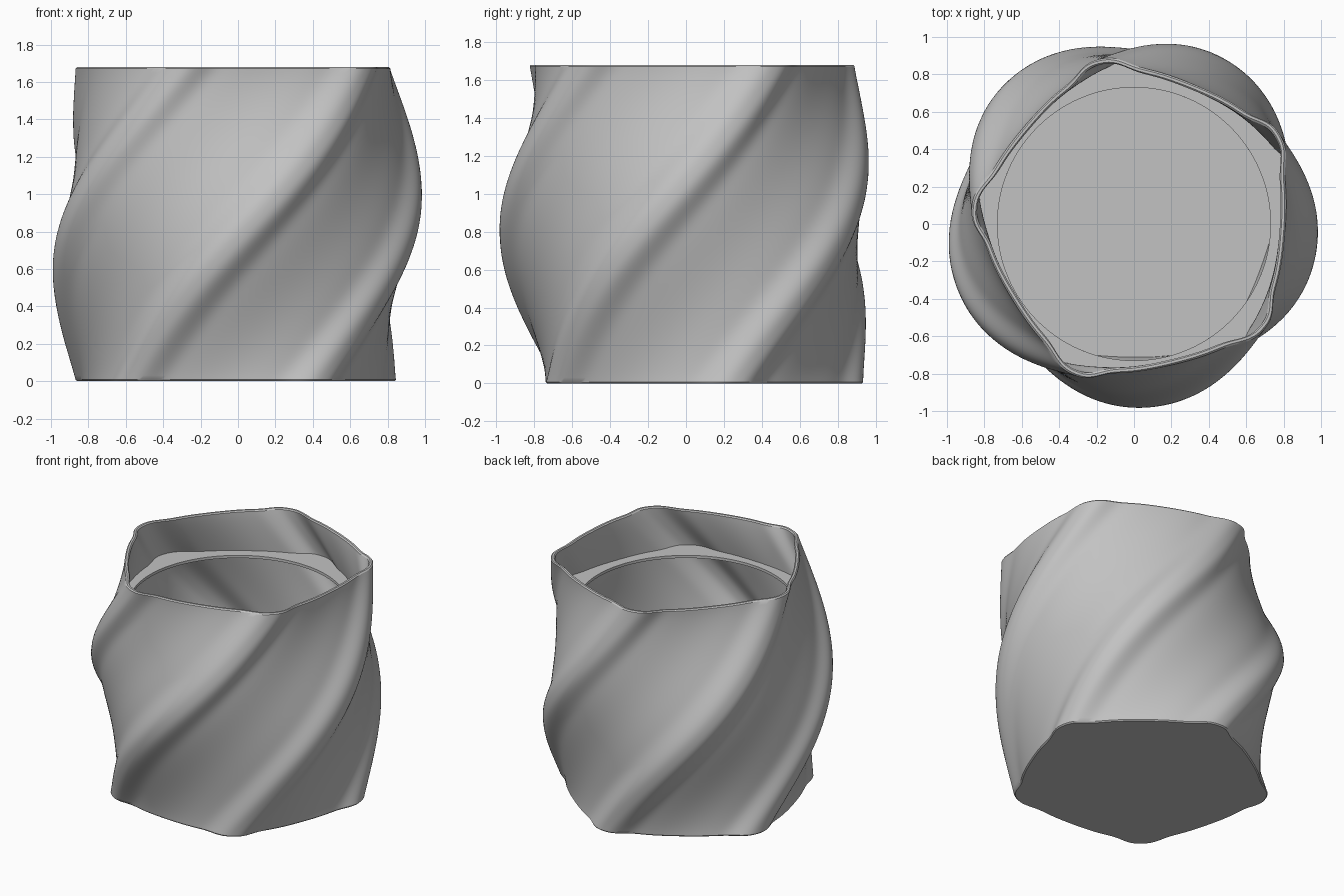
import bpy, bmesh, math

if "Cube" in bpy.data.objects:
    bpy.data.objects.remove(bpy.data.objects["Cube"])

H = 1.68            # pot height
COLS, ROWS = 300, 72
START, TWIST = 14.5, 89.5   # degrees
WALL = 0.03
LEDGE_Z = 1.37

grey = bpy.data.materials.new("plain grey")
grey.diffuse_color = (0.54, 0.54, 0.54, 1)
grey.use_nodes = True
grey.node_tree.nodes["Principled BSDF"].inputs["Base Color"].default_value = grey.diffuse_color


def ring(bm, z, inset=0.0):
    """One twisted five-ridged outline at height z."""
    t = z / H
    bulge = math.sin(math.pi * min(max(t, 0), 1)) ** 1.5
    dx = -0.025 + 0.045 * t - 0.01 * bulge
    dy = 0.045 * (1 - t) ** 2 + 0.015 * t ** 2
    verts = []
    for i in range(COLS):
        d = (i * 360 / COLS + 36) % 72 - 36            # degrees from the ridge crest
        width = 10.5 if d < 0 else 9                   # steeper leading side
        panel = 0.782 + 0.008 * t + 0.015 * bulge + 0.045 * ((1 + math.cos(math.pi * d / 36)) / 2)
        ridge = (0.063 - 0.008 * t - 0.006 * bulge) * math.exp(-abs(d / width) ** 2.8)
        r = (panel + ridge) * (1 + 0.112 * bulge) - inset
        a = math.radians(i * 360 / COLS + START + TWIST * t)
        verts.append(bm.verts.new((dx + r * math.cos(a), dy + r * math.sin(a), z)))
    return verts


def circle(bm, z, r):
    step = 2 * math.pi / COLS
    start = math.radians(START + TWIST * z / H)
    return [bm.verts.new((r * math.cos(start + i * step), r * math.sin(start + i * step), z))
            for i in range(COLS)]


def skin(bm, rings, closed=False):
    pairs = list(zip(rings, rings[1:])) + ([(rings[-1], rings[0])] if closed else [])
    for lo, hi in pairs:
        for i in range(COLS):
            j = (i + 1) % COLS
            bm.faces.new((lo[i], lo[j], hi[j], hi[i]))


def finish(bm, name):
    bmesh.ops.recalc_face_normals(bm, faces=bm.faces)
    me = bpy.data.meshes.new(name)
    bm.to_mesh(me)
    bm.free()
    me.materials.append(grey)
    ob = bpy.data.objects.new(name, me)
    bpy.context.collection.objects.link(ob)
    bpy.ops.object.select_all(action='DESELECT')
    ob.select_set(True)
    bpy.context.view_layer.objects.active = ob
    bpy.ops.object.shade_smooth_by_angle(angle=math.radians(30))


# twisted pot: outer wall, bevelled rim, inner wall, floor
bm = bmesh.new()
rings = [ring(bm, 0, 0.008)]
rings += [ring(bm, 0.008 + (H - 0.016) * k / ROWS) for k in range(ROWS + 1)]
rings += [ring(bm, H, 0.008), ring(bm, H, WALL - 0.008)]
rings += [ring(bm, H - 0.008 - (H - 0.048) * k / ROWS, WALL) for k in range(ROWS + 1)]
skin(bm, rings)
bm.faces.new(rings[0])
bm.faces.new(rings[-1])
finish(bm, "twisted_pot")

# flat ledge with a round opening below the rim
bm = bmesh.new()
lo, hi = LEDGE_Z - 0.02, LEDGE_Z
skin(bm, [ring(bm, lo, WALL * 0.6), ring(bm, hi, WALL * 0.6),
          circle(bm, hi, 0.73), circle(bm, lo, 0.73)], closed=True)
finish(bm, "inner_ledge")
